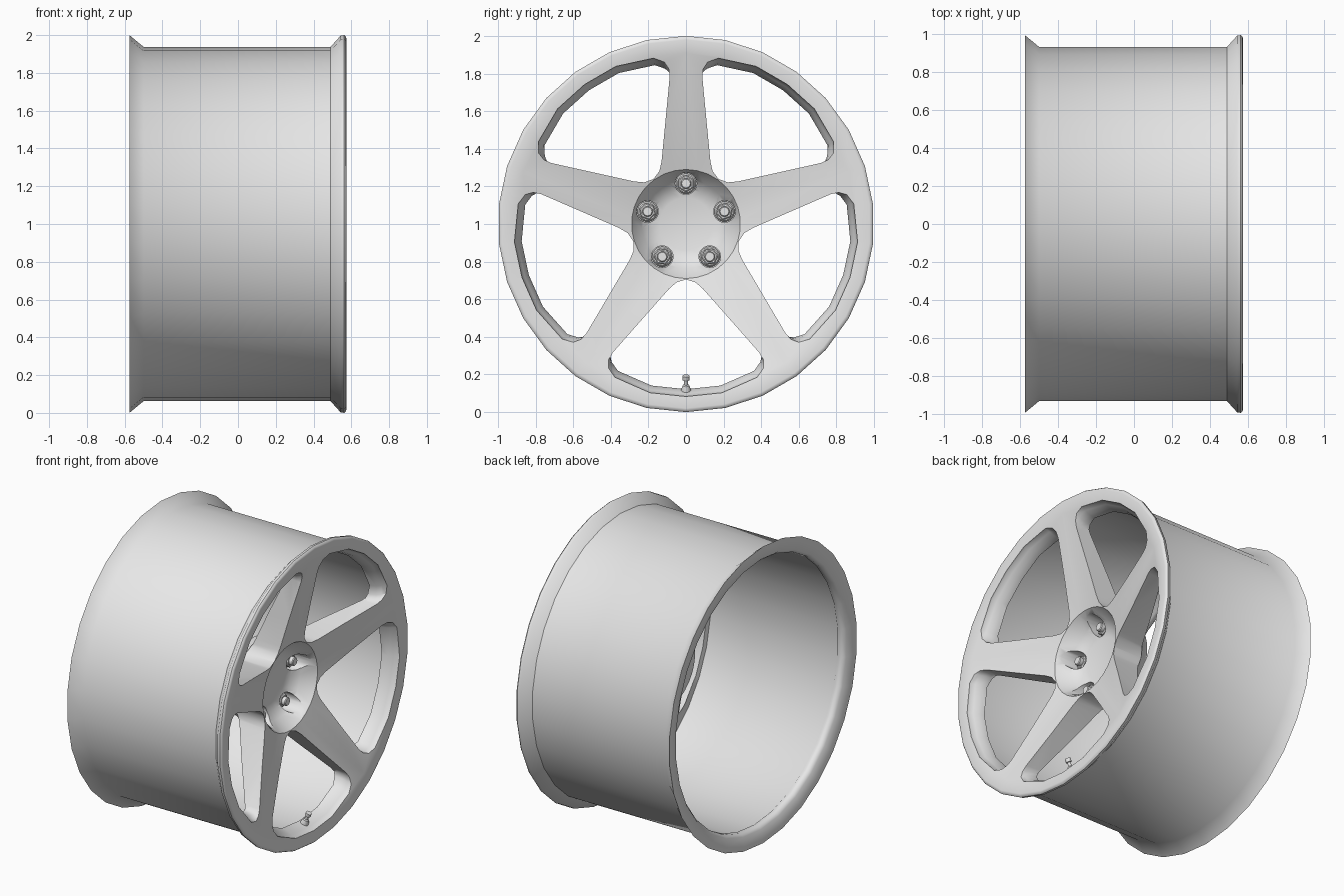
import bpy, bmesh, math
from mathutils import Matrix, Vector

old = bpy.data.objects.get("Cube")
if old:
    bpy.data.objects.remove(old, do_unlink=True)

SIDES = 30
STEP = math.tau / 5
CENTRE = Matrix.Translation((0, 0, 1))

grey = bpy.data.materials.new("light_grey")
grey.use_nodes = True
GREY = (0.8, 0.8, 0.8, 1)
grey.diffuse_color = GREY
grey.node_tree.nodes["Principled BSDF"].inputs["Base Color"].default_value = GREY


def finish(name, bm, matrix=CENTRE):
    bmesh.ops.remove_doubles(bm, verts=bm.verts, dist=0.0005)
    bmesh.ops.transform(bm, matrix=matrix, verts=bm.verts)
    bmesh.ops.recalc_face_normals(bm, faces=bm.faces)
    mesh = bpy.data.meshes.new(name)
    bm.to_mesh(mesh)
    bm.free()
    mesh.materials.append(grey)
    ob = bpy.data.objects.new(name, mesh)
    bpy.context.collection.objects.link(ob)
    return ob


def smooth(ob, angle=32):
    bpy.ops.object.select_all(action='DESELECT')
    ob.select_set(True)
    bpy.context.view_layer.objects.active = ob
    bpy.ops.object.shade_smooth_by_angle(angle=math.radians(angle))


def lathe(name, profile, closed=False, sides=SIDES, matrix=CENTRE):
    """Turn a profile of (x, radius) points around the x axis."""
    bm = bmesh.new()
    vs = [bm.verts.new((x, 0, r)) for x, r in profile]
    es = [bm.edges.new(pair) for pair in zip(vs, vs[1:])]
    if closed:
        es.append(bm.edges.new((vs[-1], vs[0])))
    bmesh.ops.spin(bm, geom=vs + es, cent=(0, 0, 0), axis=(1, 0, 0),
                   angle=math.tau, steps=sides)
    return finish(name, bm, matrix)


def turned(i):
    return CENTRE @ Matrix.Rotation(i * STEP, 4, 'X')


# Barrel: shell with a flared back flange and an inward back lip
outer = [(-0.575, 1.0), (-0.5, 0.938), (0.5, 0.938)]
inner = [(0.5, 0.91), (-0.49, 0.91), (-0.51, 0.892), (-0.54, 0.892),
         (-0.56, 0.91), (-0.572, 0.975)]
smooth(lathe("barrel", outer + inner, closed=True), 60)

# Face disc: dished spokes, deep hub bowl, rounded front lip and hub pad
face = lathe("spoked_face", [
    (0.25, 0), (0.252, 0.14), (0.264, 0.185), (0.3, 0.235), (0.39, 0.29), (0.565, 0.91),
    (0.574, 0.98), (0.571, 0.993), (0.562, 1.0), (0.543, 0.997), (0.49, 0.938),
    (0.45, 0.92), (0.46, 0.875), (0.39, 0.72), (0.21, 0.33), (0.17, 0.285), (0.12, 0.27), (0.12, 0)])

# Window cutters: half outline mirrored, outer edge drawn in towards the back
half = [(0.05, 0.31), (0.09, 0.345), (0.39, 0.685), (0.413, 0.725),
        (0.413, 0.765), (0.378, 0.815), (0.191, 0.897)]
outline = [(0, 0.295)] + half + [(0, 0.917)] + [(-u, r) for u, r in reversed(half)]


def window_cutter(i):
    bm = bmesh.new()
    rings = []
    for x, draft in ((0.7, 0), (0.555, 0), (0.53, 0.016), (0.5, 0.033), (0.46, 0.042), (0, 0.042)):
        ring = []
        for u, r in outline:
            reach = math.hypot(u, r)
            k = 1 - draft * min(1, max(0, (reach - 0.78) / 0.08))
            ring.append(bm.verts.new((x, u * k, -r * k)))
        rings.append(ring)
    n = len(outline)
    for a, b in zip(rings, rings[1:]):
        for j in range(n):
            bm.faces.new((a[j], a[(j + 1) % n], b[(j + 1) % n], b[j]))
    bm.faces.new(rings[0])
    bm.faces.new(rings[-1])
    return finish("window_cutter", bm, turned(i))


def cut(target, cutter):
    mod = target.modifiers.new("cut", 'BOOLEAN')
    mod.operation, mod.solver, mod.object = 'DIFFERENCE', 'EXACT', cutter
    bpy.context.view_layer.objects.active = target
    bpy.ops.object.modifier_apply(modifier=mod.name)
    bpy.data.objects.remove(cutter, do_unlink=True)


for i in range(5):
    seat = turned(i) @ Matrix.Translation((0.2, 0, 0.215))
    cut(face, window_cutter(i))
    cut(face, lathe("bolt_hole_cutter", [(0, 0), (0, 0.058), (0.3, 0.058), (0.3, 0)],
                    sides=20, matrix=seat))
    # Wheel nuts: washer, hexagon and round end
    smooth(lathe(f"nut_washer_{i + 1}", [(-0.01, 0), (-0.01, 0.054), (0.015, 0.054), (0.025, 0.046),
                                         (0.025, 0)], sides=20, matrix=seat))
    smooth(lathe(f"nut_hexagon_{i + 1}", [(0.02, 0), (0.02, 0.045), (0.05, 0.045), (0.055, 0.038),
                                          (0.055, 0)], sides=6, matrix=seat))
    smooth(lathe(f"nut_end_{i + 1}", [(0.04, 0), (0.04, 0.028), (0.078, 0.028), (0.083, 0.023),
                                      (0.083, 0)], sides=16, matrix=seat))
smooth(face, 40)

# Tyre valve, leaning out from the lower rim
base, tip = Vector((0.49, 0, 0.1)), Vector((0.53, 0, 0.195))
aim = (tip - base).to_track_quat('X', 'Z').to_matrix().to_4x4()
smooth(lathe("valve_stem", [(0, 0), (0, 0.028), (0.02, 0.026), (0.045, 0.018), (0.05, 0.011),
                            (0.075, 0.011), (0.077, 0.019), (0.1, 0.019), (0.102, 0)],
             sides=12, matrix=Matrix.Translation(base) @ aim))
